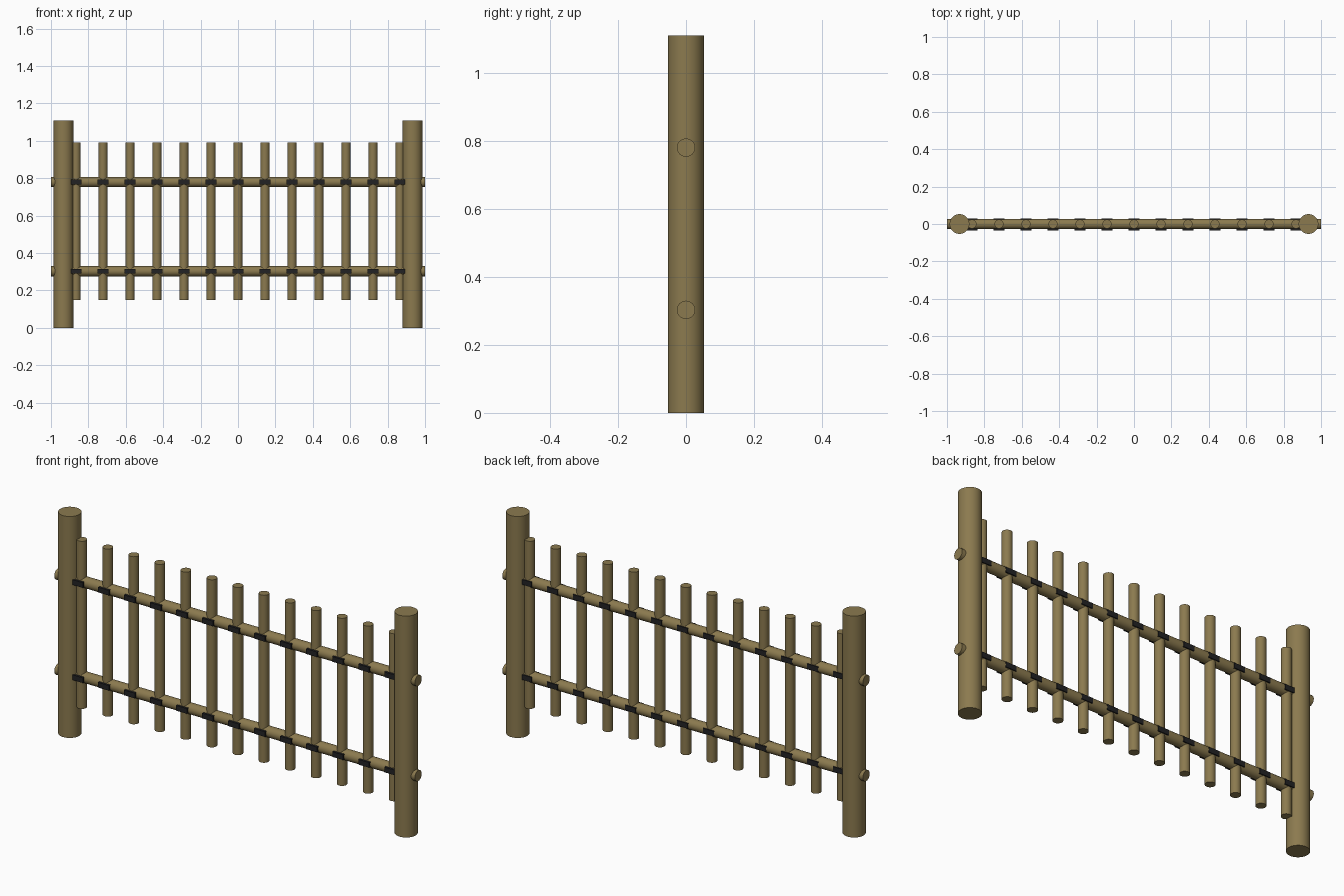
import bpy
import math

cube = bpy.data.objects.get("Cube")
if cube:
    bpy.data.objects.remove(cube, do_unlink=True)


def material(name, colour):
    mat = bpy.data.materials.new(name)
    mat.use_nodes = True
    mat.diffuse_color = colour
    mat.node_tree.nodes["Principled BSDF"].inputs["Base Color"].default_value = colour
    return mat


wood = material("weathered_wood", (0.26, 0.195, 0.078, 1))
black = material("black_binding", (0.016, 0.016, 0.017, 1))


def pole(name, radius, length, centre, along_x=False):
    """Round wooden pole, upright or lying along x."""
    turn = (0, math.pi / 2, 0) if along_x else (0, 0, 0)
    bpy.ops.mesh.primitive_cylinder_add(vertices=32, radius=radius, depth=length,
                                        location=centre, rotation=turn)
    obj = bpy.context.object
    obj.name = name
    obj.data.materials.append(wood)
    bpy.ops.object.shade_smooth_by_angle(angle=math.radians(40))


def clip(name, x, z):
    """Flat binding block showing on both faces of a rail."""
    front, back = -0.035, 0.029
    bpy.ops.mesh.primitive_cube_add(size=1, location=(x, (front + back) / 2, z))
    obj = bpy.context.object
    obj.name = name
    obj.scale = (0.06, back - front, 0.026)
    bpy.ops.object.transform_apply(location=False, rotation=False, scale=True)
    obj.data.materials.append(black)


post_height = 1.11
picket_bottom, picket_top = 0.15, 0.99
picket_count, picket_span = 13, 0.866
rails = {"lower": 0.303, "upper": 0.78}

# End posts
for side, sign in (("right", -1), ("left", 1)):
    pole(f"{side}_post", 0.053, post_height, (sign * 0.933, 0, post_height / 2))

# Horizontal rails passing through the posts
for level, z in rails.items():
    pole(f"{level}_rail", 0.027, 2, (0, 0, z), along_x=True)

# Pickets with a binding at each rail
for i in range(picket_count):
    x = -picket_span + 2 * picket_span * i / (picket_count - 1)
    pole(f"picket_{i + 1}", 0.024, picket_top - picket_bottom,
         (x, 0, (picket_bottom + picket_top) / 2))
    for level, z in rails.items():
        clip(f"{level}_binding_{i + 1}", x, z)
